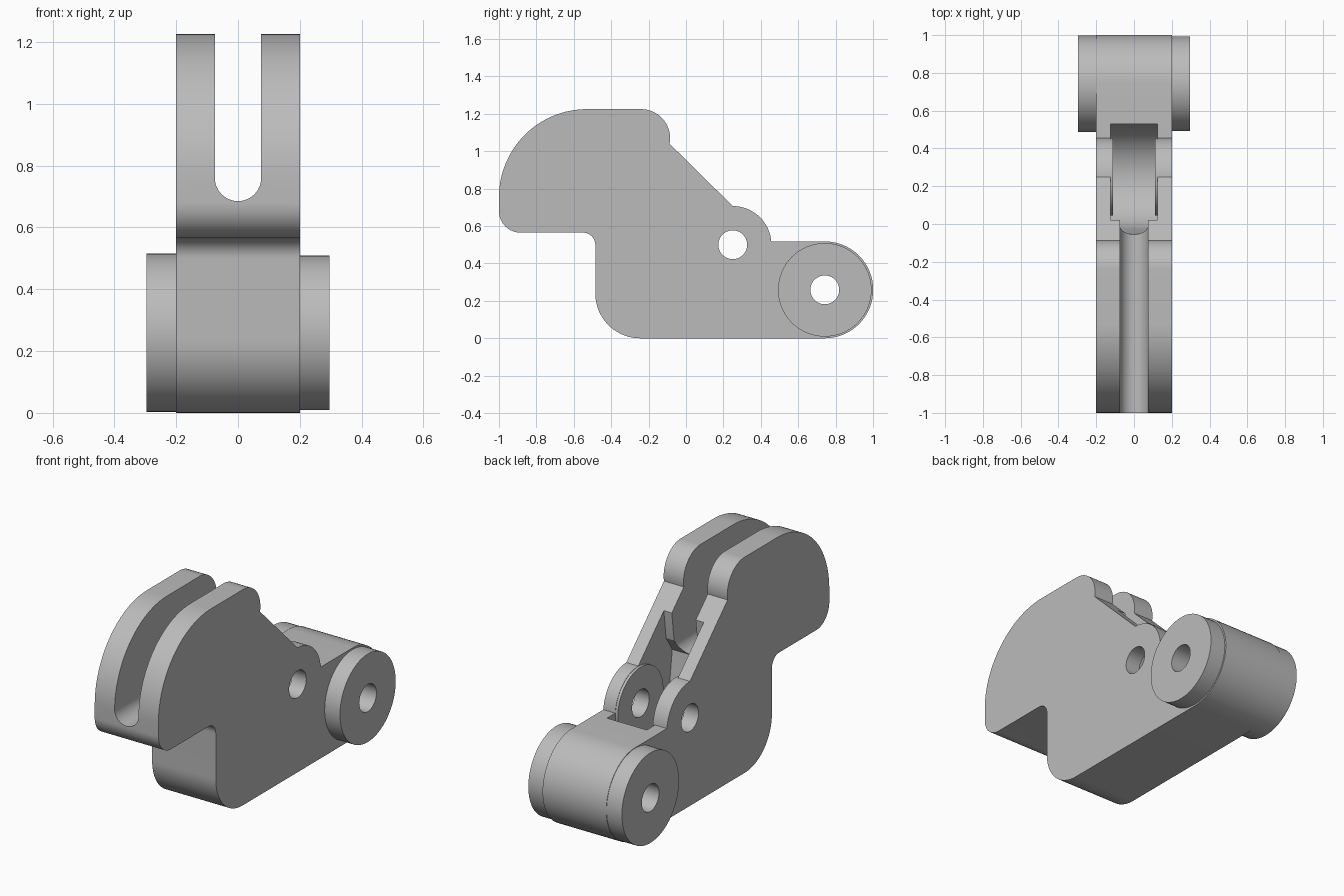
import bpy, bmesh
from math import sin, cos, radians

old = bpy.data.objects.get("Cube")
if old:
    bpy.data.objects.remove(old, do_unlink=True)

grey = bpy.data.materials.new("plain grey")
grey.use_nodes = True
grey.diffuse_color = (0.5, 0.5, 0.5, 1)
grey.node_tree.nodes["Principled BSDF"].inputs["Base Color"].default_value = (0.5, 0.5, 0.5, 1)

PIN = (0.25, 0.5)
PIVOT = (0.742, 0.259)
HOLE = 0.077


def arc(centre, r, a0, a1, n=20):
    angles = [radians(a0 + (a1 - a0) * i / n) for i in range(n + 1)]
    return [(centre[0] + r * cos(a), centre[1] + r * sin(a)) for a in angles]


def prism(name, outline, low, high, axis="X"):
    """Extrude a 2D outline along x (points are y, z) or along y (points are x, z)."""
    bm = bmesh.new()
    place = (lambda p, d: (d, p[0], p[1])) if axis == "X" else (lambda p, d: (p[0], d, p[1]))
    face = bm.faces.new([bm.verts.new(place(p, low)) for p in outline])
    new = bmesh.ops.extrude_face_region(bm, geom=[face])["geom"]
    shift = (high - low, 0, 0) if axis == "X" else (0, high - low, 0)
    bmesh.ops.translate(bm, vec=shift, verts=[v for v in new if isinstance(v, bmesh.types.BMVert)])
    bmesh.ops.recalc_face_normals(bm, faces=bm.faces)
    mesh = bpy.data.meshes.new(name)
    bm.to_mesh(mesh)
    bm.free()
    mesh.materials.append(grey)
    obj = bpy.data.objects.new(name, mesh)
    bpy.context.collection.objects.link(obj)
    return obj


def disc(name, centre, r, low, high):
    return prism(name, arc(centre, r, 0, 360, 64)[:-1], low, high)


def cut(obj, cutters):
    for c in cutters:
        mod = obj.modifiers.new("cut", "BOOLEAN")
        mod.operation, mod.solver, mod.object = "DIFFERENCE", "EXACT", c
    graph = bpy.context.evaluated_depsgraph_get()
    graph.update()
    mesh = bpy.data.meshes.new_from_object(obj.evaluated_get(graph))
    obj.modifiers.clear()
    obj.data = mesh


# Side outline of the lever body
outline = (
    arc(PIVOT, 0.259, -90, 90, 32)
    + arc(PIN, 0.207, 5, 90)
    + arc((-0.24, 1.07), 0.155, -11, 90)
    + arc((-0.53, 0.755), 0.47, 90, 180, 32)
    + arc((-0.885, 0.68), 0.115, 180, 270)
    + arc((-0.55, 0.5), 0.065, 90, 0, 12)
    + arc((-0.245, 0.24), 0.24, 180, 270)
)
body = prism("lever_body", outline, -0.2, 0.2)

# Cutters: round-bottomed slot, rear pocket and the two pin holes
slot = prism("slot_cutter", [(0.075, 1.5)] + arc((0, 0.76), 0.075, 0, -180) + [(-0.075, 1.5)],
             -1.2, 0.1, "Y")
pocket_side = [(0.53, 1.3), (0.02, 1.3), (0.02, 0.93), (0, 0.77), (-0.055, 0.685)]
pocket = prism("pocket_cutter", pocket_side + arc(PIN, 0.28, 190, 360, 32), -0.125, 0.125)
pin_hole = disc("pin_hole_cutter", PIN, HOLE, -0.5, 0.5)
pivot_hole = disc("pivot_hole_cutter", PIVOT, HOLE, -0.5, 0.5)
cutters = [slot, pocket, pin_hole, pivot_hole]
for c in cutters:
    c.hide_render = True
cut(body, cutters)
parts = [body]

# Pivot barrel ends and the thin pads inside the ears
for side, x0, x1, r in (("right", -0.296, -0.199, 0.256), ("left", 0.199, 0.296, 0.25)):
    barrel = disc(side + "_pivot_barrel", PIVOT, r, x0, x1)
    cut(barrel, [pivot_hole])
    s = 1 if x0 > 0 else -1
    pad = disc(side + "_ear_pad", PIN, 0.205, *sorted((s * 0.11, s * 0.13)))
    cut(pad, [pin_hole])
    parts += [barrel, pad]

for c in cutters:
    bpy.data.objects.remove(c, do_unlink=True)

bpy.ops.object.select_all(action="DESELECT")
for p in parts:
    p.select_set(True)
bpy.context.view_layer.objects.active = body
bpy.ops.object.shade_smooth_by_angle(angle=radians(25))
